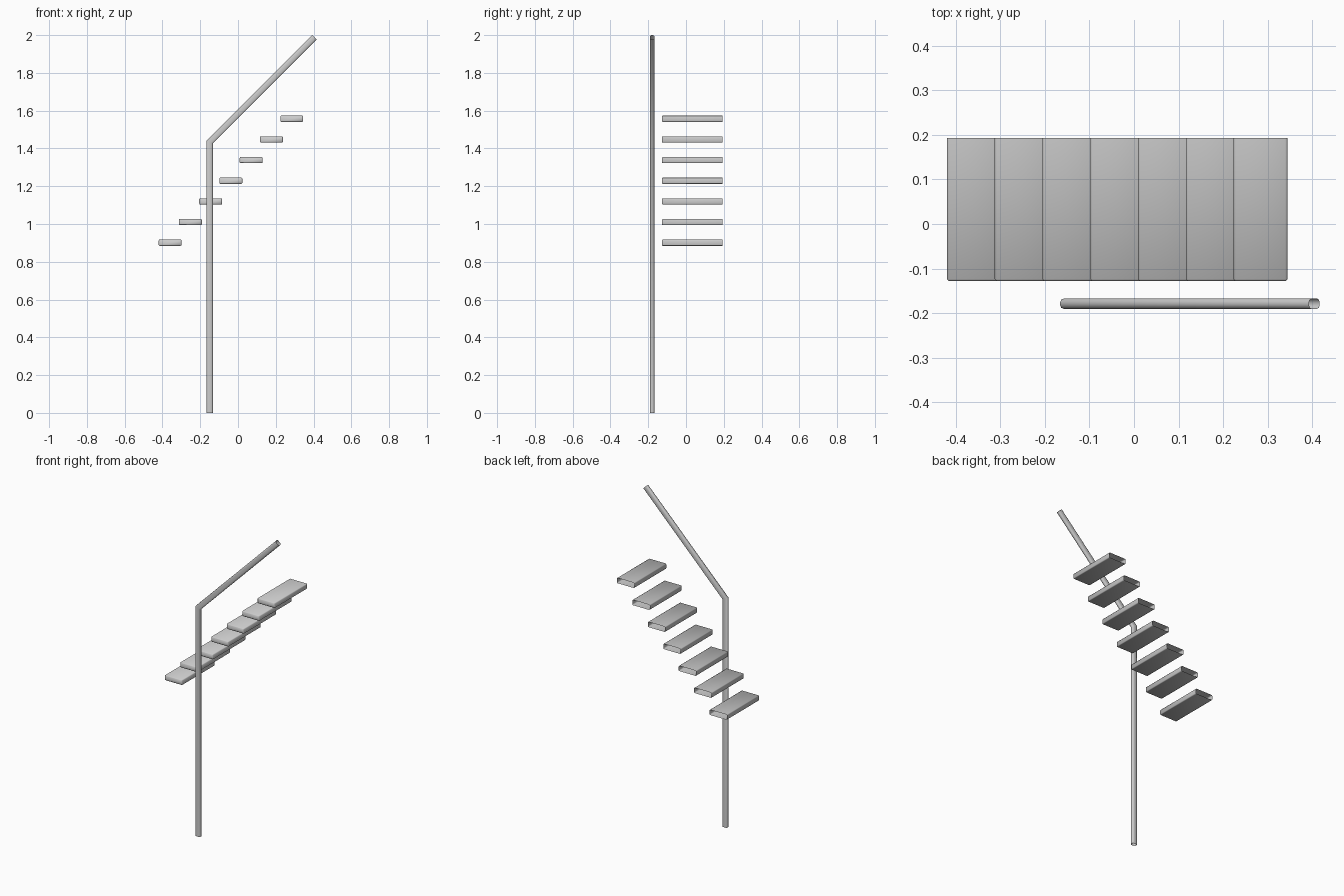
import bpy, bmesh
from math import radians
from mathutils import Vector

if "Cube" in bpy.data.objects:
    bpy.data.objects.remove(bpy.data.objects["Cube"])


def rounded_rect(w, h, r, segs=2):
    """Closed outline of a rectangle with rounded corners."""
    from math import cos, sin, pi
    pts = []
    for k, (sx, sy) in enumerate([(1, 1), (-1, 1), (-1, -1), (1, -1)]):
        for i in range(segs + 1):
            a = pi / 2 * (k + i / segs)
            pts.append((sx * (w / 2 - r) + r * cos(a), sy * (h / 2 - r) + r * sin(a)))
    return pts


def loft(name, rings, cap_first=False):
    """Skin a list of point rings into a tube, optionally closing the first ring."""
    bm = bmesh.new()
    loops = [[bm.verts.new(p) for p in ring] for ring in rings]
    for a, b in zip(loops, loops[1:]):
        n = len(a)
        for i in range(n):
            j = (i + 1) % n
            bm.faces.new((a[i], a[j], b[j], b[i]))
    if cap_first:
        bm.faces.new(loops[0][::-1])
    bmesh.ops.recalc_face_normals(bm, faces=bm.faces)
    mesh = bpy.data.meshes.new(name)
    bm.to_mesh(mesh)
    bm.free()
    obj = bpy.data.objects.new(name, mesh)
    bpy.context.collection.objects.link(obj)
    bpy.ops.object.select_all(action='DESELECT')
    obj.select_set(True)
    bpy.context.view_layer.objects.active = obj
    bpy.ops.object.shade_smooth_by_angle(angle=radians(50))
    return obj


# Floating treads: rounded boxes, bevelled at the front, open at the wall end
W, H, R, BEVEL = 0.121, 0.033, 0.005, 0.004
Y_FRONT, Y_WALL = -0.128, 0.193
for i in range(7):
    cx, cz = -0.3595 + 0.1073 * i, 0.901 + 0.1093 * i
    rings = []
    for y, inset in [(Y_FRONT, BEVEL), (Y_FRONT + BEVEL, 0), (Y_WALL, 0)]:
        outline = rounded_rect(W - 2 * inset, H - 2 * inset, max(R - inset, 0.001))
        rings.append([(cx + u, y, cz + v) for u, v in outline])
    loft(f"tread_{i + 1}", rings, cap_first=True)

# Handrail: upright post mitred into a sloping rail
Y_RAIL = -0.179
path = [Vector((-0.149, 0, 0)), Vector((-0.149, 0, 1.434)), Vector((0.405, 0, 1.988))]
section = rounded_rect(0.034, 0.0235, 0.009)
d1 = (path[1] - path[0]).normalized()
d2 = (path[2] - path[1]).normalized()
mid = (d1 + d2).normalized()
rings = []
for p, d, s in [(path[0], d1, 1), (path[1], mid, 1 / mid.dot(d1)), (path[2], d2, 1)]:
    side = Vector((d.z, 0, -d.x)) * s
    rings.append([p + side * u + Vector((0, Y_RAIL + v, 0)) for u, v in section])
loft("handrail", rings)
